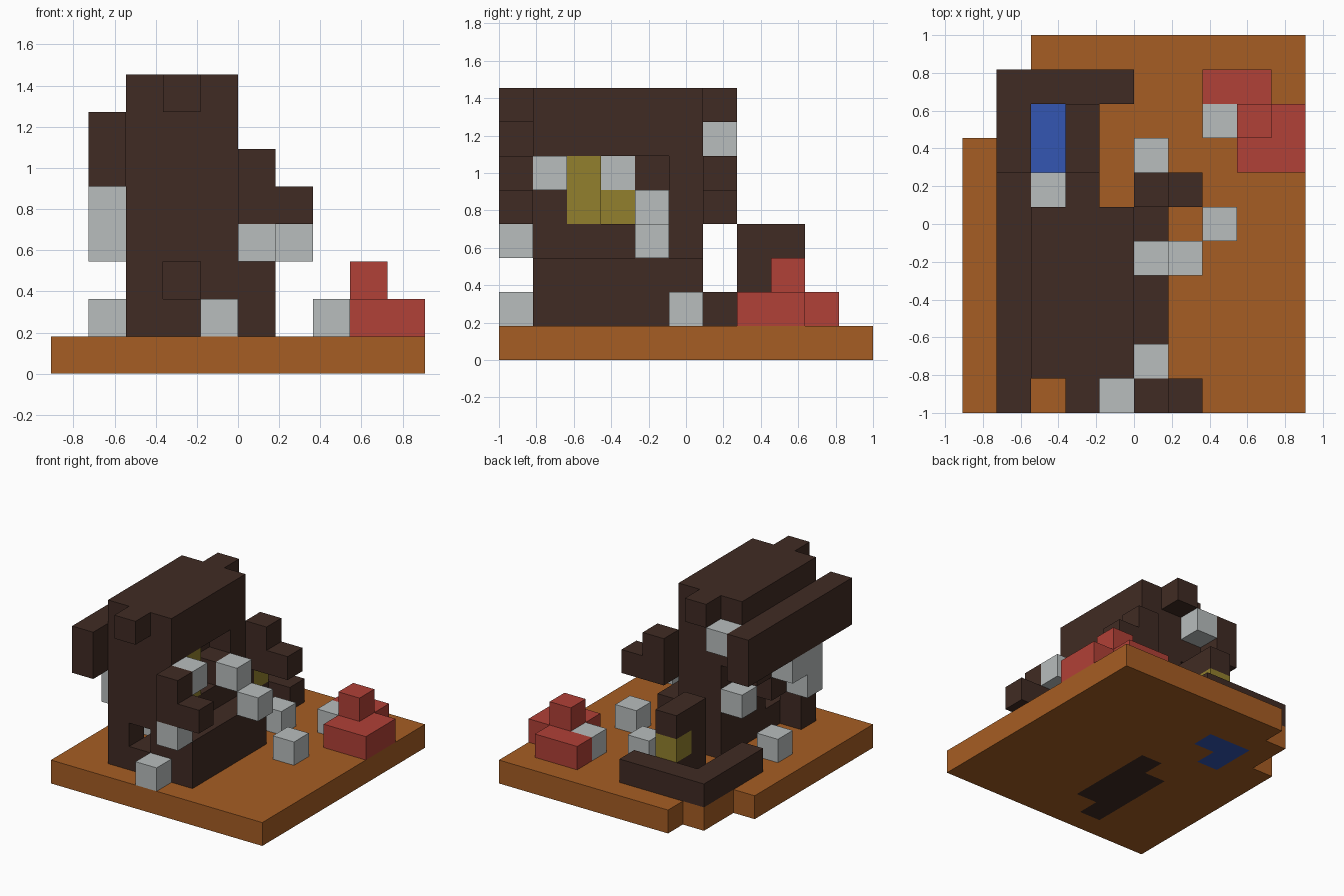
import bpy
import bmesh
import math
from itertools import product
from mathutils import Vector

cube = bpy.data.objects.get("Cube")
if cube:
    bpy.data.objects.remove(cube, do_unlink=True)

CELL = 2 / 11
ORIGIN = Vector((-5 * CELL, -1, 0))


def material(name, color):
    mat = bpy.data.materials.new(name)
    mat.use_nodes = True
    mat.diffuse_color = (*color, 1)
    shader = next(n for n in mat.node_tree.nodes if n.type == "BSDF_PRINCIPLED")
    shader.inputs["Base Color"].default_value = (*color, 1)
    return mat


earth = material("orange_earth", (0.38, 0.11, 0.017))
wood = material("dark_brown", (0.051, 0.024, 0.017))
stone = material("light_grey", (0.48, 0.51, 0.51))
red = material("brick_red", (0.44, 0.052, 0.038))
gold = material("dull_gold", (0.29, 0.217, 0.027))
water = material("water_blue", (0.034, 0.094, 0.45))


def cells(x, y, z):
    """Block of grid cells; each span is one index or an inclusive pair."""
    spans = [(s, s) if isinstance(s, int) else s for s in (x, y, z)]
    return set(product(*(range(a, b + 1) for a, b in spans)))


def build(name, mat, filled):
    """Skin a set of grid cells with flat outer faces."""
    bm = bmesh.new()
    corners = {}

    def corner(p):
        key = tuple(p)
        if key not in corners:
            corners[key] = bm.verts.new(ORIGIN + Vector(p) * CELL)
        return corners[key]

    for cell in sorted(filled):
        for axis, side in product(range(3), (0, 1)):
            near = list(cell)
            near[axis] += 2 * side - 1
            if tuple(near) in filled:
                continue
            u, v = (axis + 1) % 3, (axis + 2) % 3
            loop = []
            for du, dv in ((0, 0), (1, 0), (1, 1), (0, 1)):
                p = list(cell)
                p[axis] += side
                p[u] += du
                p[v] += dv
                loop.append(corner(p))
            bm.faces.new(loop if side else loop[::-1])
    bmesh.ops.dissolve_limit(bm, angle_limit=math.radians(1),
                             verts=bm.verts[:], edges=bm.edges[:])
    mesh = bpy.data.meshes.new(name)
    bm.to_mesh(mesh)
    bm.free()
    mesh.materials.append(mat)
    obj = bpy.data.objects.new(name, mesh)
    bpy.context.scene.collection.objects.link(obj)
    return obj


# Ground slab with a stepped corner, a pond and sunken footings
pond = cells(2, (7, 8), 0) | cells(3, 8, 0)
footing = cells(3, (1, 4), 0) | cells(4, (2, 5), 0)
ground = cells((0, 9), (0, 10), 0)
ground -= cells(0, (8, 10), 0) | cells(1, 10, 0)
build("ground", earth, ground - pond - footing)
build("pond", water, pond)
build("footing", wood, footing)

# Main body: core, side flank, left wall, roof with end knobs
core = cells((3, 4), (1, 5), (1, 6))
flank = cells(5, (1, 5), (1, 2))
left_wall = (cells(2, 1, (1, 4)) | cells(2, (2, 3), 3)
             | cells(2, (2, 4), 4) | cells(2, (1, 5), (5, 6)))
roof = cells((2, 4), (1, 5), 7) | cells(3, 0, 7) | cells(3, 6, 7)

# Openings: front doorway and side alcove with gold and grey inlays
doorway = cells(3, (1, 2), 2)
alcove = cells(4, 3, (4, 5)) | cells(4, 4, 5)
gold_inlay = cells(4, 2, (4, 5)) | cells(3, 3, 4)
grey_inlay = cells(3, 3, 5)
body = core | flank | left_wall | roof
build("body", wood, body - doorway - alcove - gold_inlay - grey_inlay)
build("gold_inlay", gold, gold_inlay)
build("grey_inlay", stone, grey_inlay)

# Beam along the side with hanging stones
build("side_beam", wood, cells(1, (0, 6), (5, 6)))
build("hanging_stones", stone, cells(1, 2, (3, 4)) | cells(1, 3, 4))

# Matching stepped arms at both ends
for name, y in (("front_arm", 0), ("back_arm", 6)):
    build(name, wood, cells(5, y, (4, 5)) | cells(6, y, 4))

# Pond wall and the pillar with a gold band
build("pond_wall", wood, cells(1, (6, 9), 1) | cells((2, 4), 9, 1))
build("pillar", wood, cells(3, (7, 8), (1, 3)) - cells(3, 8, 2))
build("pillar_band", gold, cells(3, 8, 2))

# Stones fixed to the body
for name, spot in {
    "arm_stone": (5, 0, 3),
    "brow_stone": (5, 1, 5),
    "upper_side_stone": (5, 4, 4),
    "lower_side_stone": (6, 4, 3),
    "back_high_stone": (2, 6, 6),
    "back_low_stone": (2, 5, 3),
}.items():
    build(name, stone, cells(*spot))

# Loose stones lying on the ground
for x, y in ((4, 0), (1, 4), (7, 5), (5, 7), (7, 8)):
    build("ground_stone", stone, cells(x, y, 1))

# Red brick pile
pile = cells((8, 9), (7, 8), 1) | cells((7, 8), 9, 1) | cells(8, 8, 2)
build("red_pile", red, pile)
